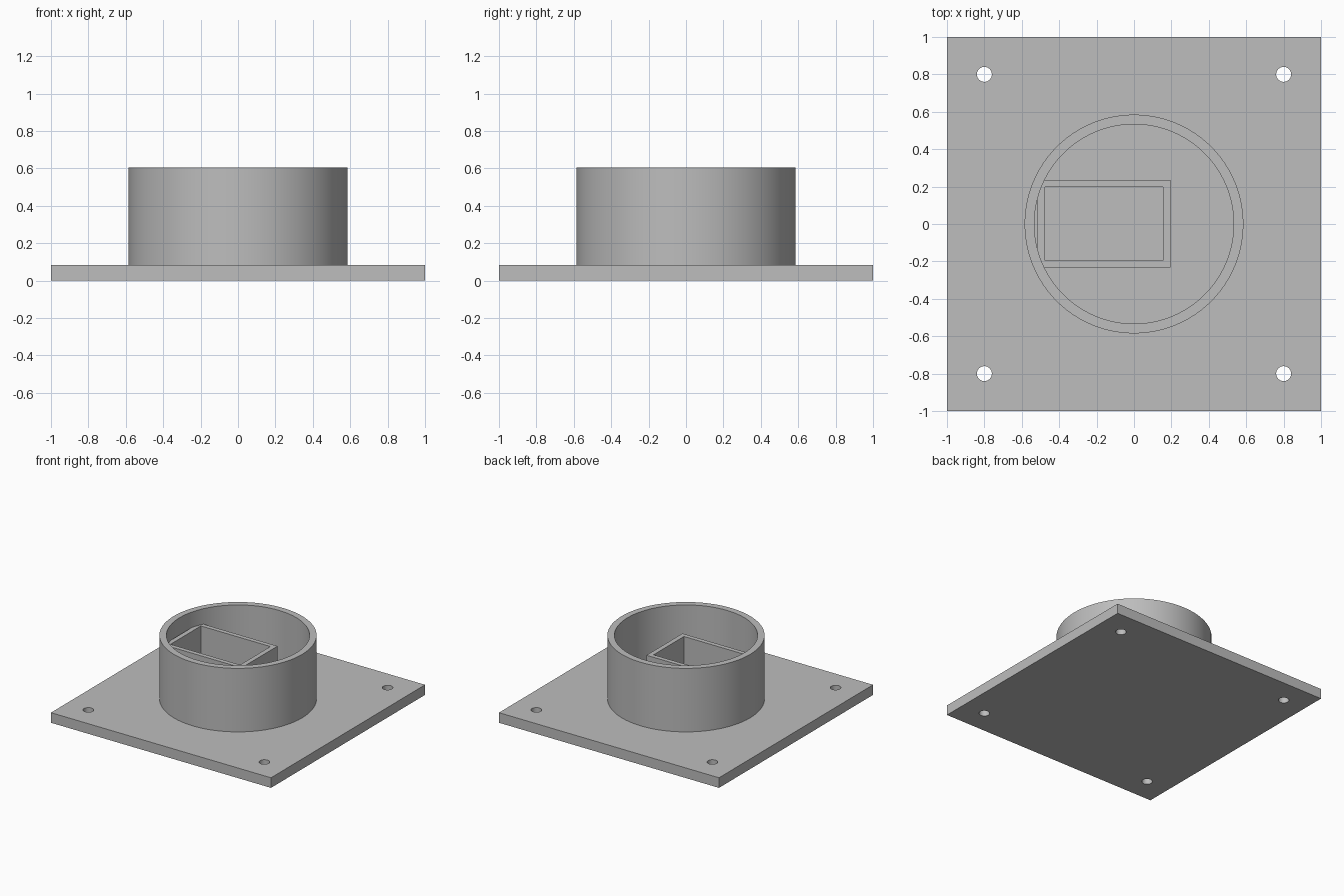
import bpy
import bmesh
import math

cube = bpy.data.objects.get("Cube")
if cube:
    bpy.data.objects.remove(cube, do_unlink=True)

grey = bpy.data.materials.new("plain_grey")
grey.use_nodes = True
colour = (0.51, 0.51, 0.51, 1)
grey.diffuse_color = colour
grey.node_tree.nodes["Principled BSDF"].inputs["Base Color"].default_value = colour


def circle(radius, sides, cx=0, cy=0):
    step = math.tau / sides
    return [(cx + radius * math.cos(i * step), cy + radius * math.sin(i * step))
            for i in range(sides)]


def rectangle(x0, x1, y0, y1):
    return [(x0, y0), (x1, y0), (x1, y1), (x0, y1)]


def extrude_outline(name, loops, bottom, top):
    """Fill an outer loop minus its inner loops and extrude it from bottom to top."""
    curve = bpy.data.curves.new(name, "CURVE")
    curve.dimensions = "2D"
    curve.fill_mode = "BOTH"
    curve.extrude = (top - bottom) / 2
    for loop in loops:
        spline = curve.splines.new("POLY")
        spline.points.add(len(loop) - 1)
        for point, (x, y) in zip(spline.points, loop):
            point.co = (x, y, 0, 1)
        spline.use_cyclic_u = True
    obj = bpy.data.objects.new(name, curve)
    bpy.context.collection.objects.link(obj)
    bpy.ops.object.select_all(action="DESELECT")
    obj.select_set(True)
    bpy.context.view_layer.objects.active = obj
    bpy.ops.object.convert(target="MESH")
    obj = bpy.context.view_layer.objects.active

    # Weld caps to walls and set the part at its height
    bm = bmesh.new()
    bm.from_mesh(obj.data)
    bmesh.ops.remove_doubles(bm, verts=bm.verts, dist=0.0005)
    bmesh.ops.recalc_face_normals(bm, faces=bm.faces)
    bmesh.ops.translate(bm, verts=bm.verts, vec=(0, 0, (bottom + top) / 2))
    bm.to_mesh(obj.data)
    bm.free()
    obj.data.materials.clear()
    obj.data.materials.append(grey)
    bpy.ops.object.shade_smooth_by_angle(angle=math.radians(30))
    return obj


PLATE_TOP = 0.083

# Square base plate with four screw holes
holes = [circle(0.04, 32, 0.8 * sx, 0.8 * sy) for sx in (-1, 1) for sy in (-1, 1)]
extrude_outline("base_plate", [rectangle(-1, 1, -1, 1)] + holes, 0, PLATE_TOP)

# Round collar standing on the plate
extrude_outline("round_collar", [circle(0.585, 96), circle(0.533, 96)], PLATE_TOP, 0.605)

# Off-centre rectangular socket, its far corners running into the collar
extrude_outline("rectangular_socket",
                [rectangle(-0.515, 0.195, -0.233, 0.235),
                 rectangle(-0.476, 0.156, -0.196, 0.198)],
                PLATE_TOP, 0.478)
